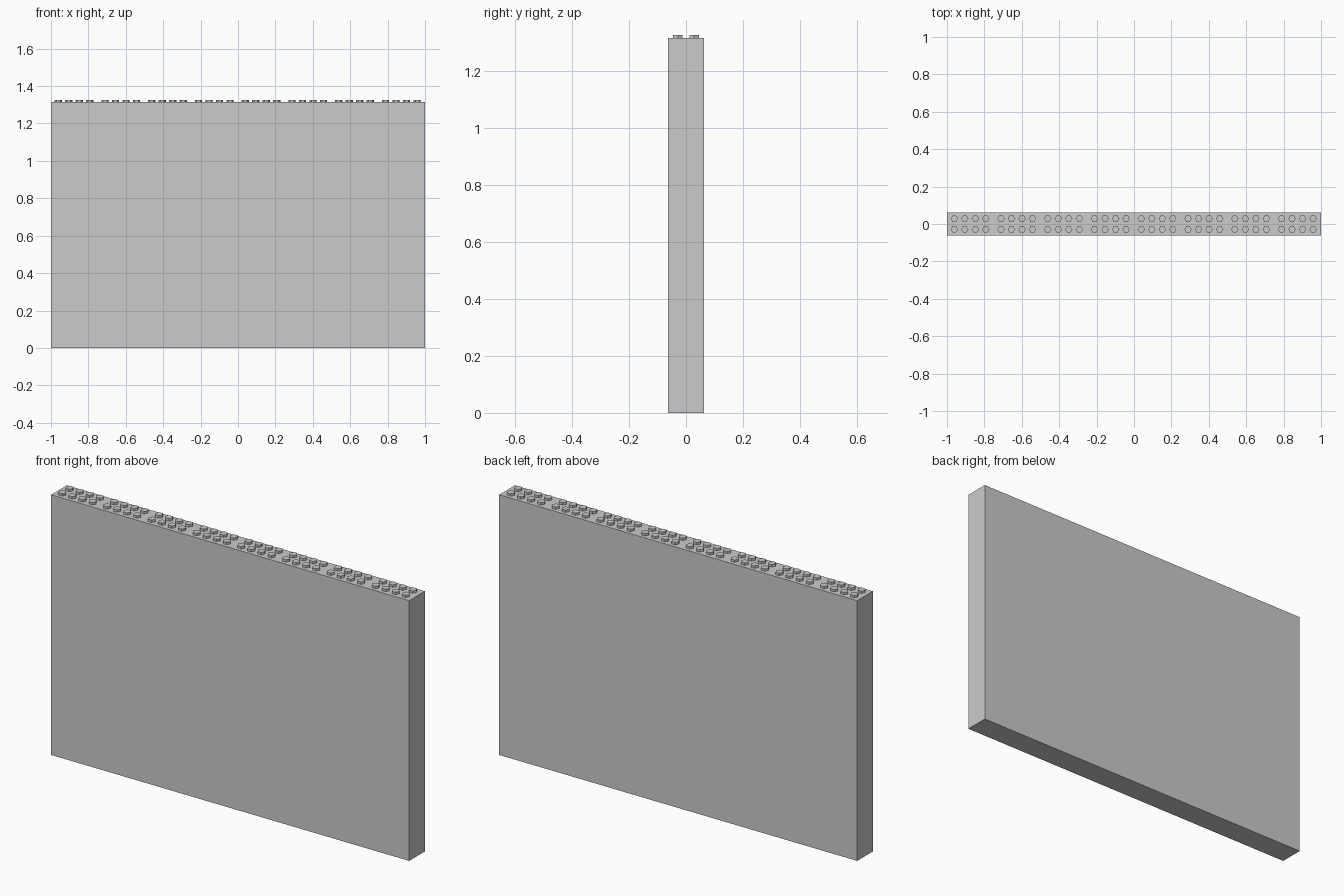
import bpy, bmesh
from mathutils import Matrix

if "Cube" in bpy.data.objects:
    bpy.data.objects.remove(bpy.data.objects["Cube"])

WALL_H, TOP = 1.314, 1.326
BRICK, PITCH, R = 0.25, 0.0562, 0.0193


def make_object(name, bm):
    mesh = bpy.data.meshes.new(name)
    bm.to_mesh(mesh)
    bm.free()
    obj = bpy.data.objects.new(name, mesh)
    bpy.context.collection.objects.link(obj)


# Plain wall slab
bm = bmesh.new()
bmesh.ops.create_cube(bm, size=1, matrix=Matrix.Translation((0, 0, WALL_H / 2))
                      @ Matrix.Diagonal((2, 0.125, WALL_H, 1)))
make_object("wall", bm)

# Six-sided studs: eight groups of 4 x 2 along the top, corners pointing along x
for group in range(8):
    bm = bmesh.new()
    for i in range(4):
        for y in (-0.0285, 0.0285):
            x = -1 + group * BRICK + 0.039 + i * PITCH
            ret = bmesh.ops.create_cone(
                bm, cap_ends=True, segments=6, radius1=R, radius2=R, depth=TOP - WALL_H,
                matrix=Matrix.Translation((x, y, (TOP + WALL_H) / 2)))
            # turn the hexagon if its corners point along y
            vs = ret["verts"]
            if max(v.co.x for v in vs) - x < R * 0.95:
                bmesh.ops.rotate(bm, verts=vs, cent=(x, y, 0),
                                 matrix=Matrix.Rotation(0.5235988, 3, 'Z'))
    make_object(f"studs_{group + 1}", bm)
